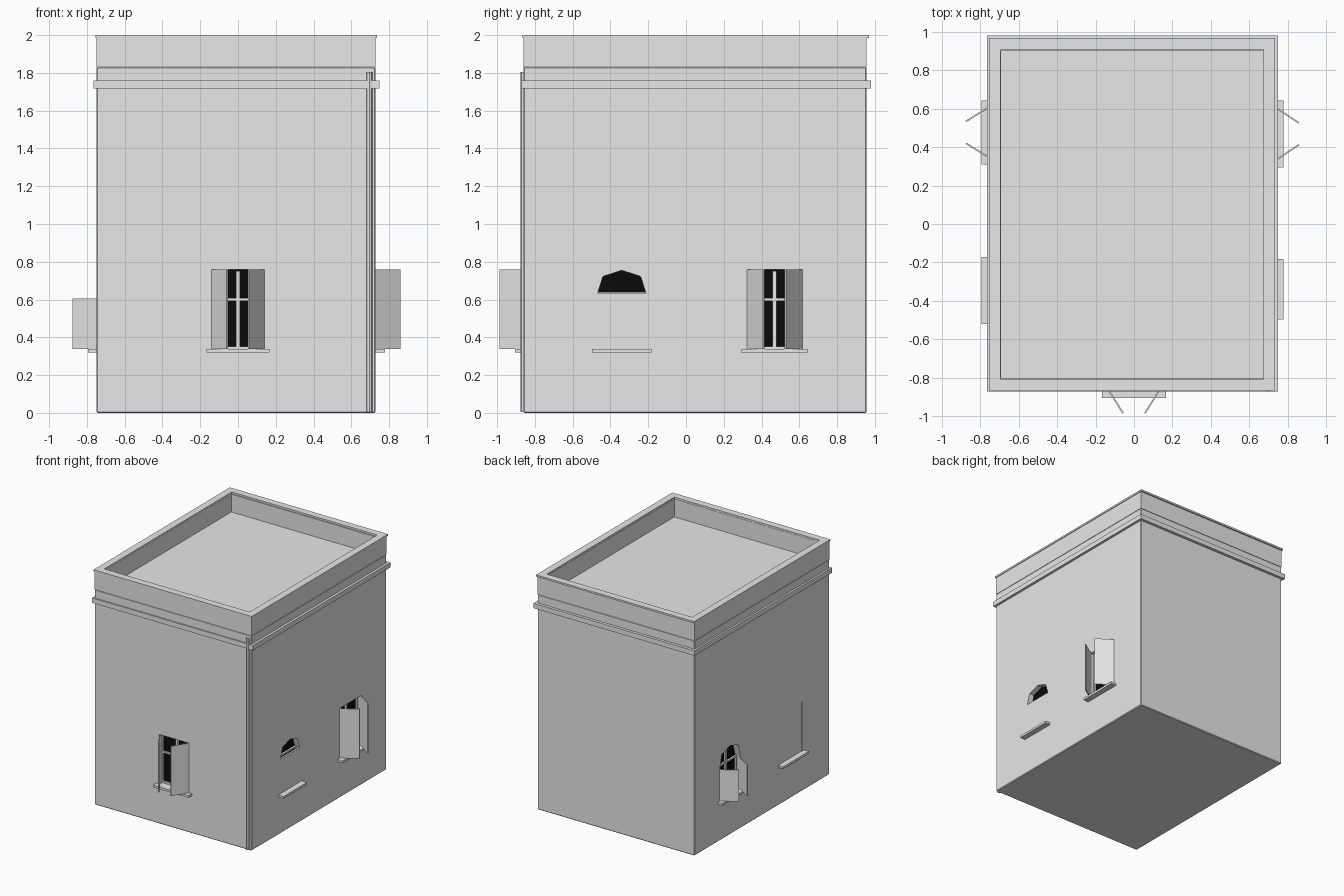
import bpy, bmesh
from math import radians, atan2, hypot
from mathutils import Matrix, Vector

cube = bpy.data.objects.get("Cube")
if cube:
    bpy.data.objects.remove(cube, do_unlink=True)


def material(name, value):
    m = bpy.data.materials.new(name)
    m.use_nodes = True
    color = (value, value, value, 1)
    m.diffuse_color = color
    m.node_tree.nodes["Principled BSDF"].inputs["Base Color"].default_value = color
    return m


PLASTER = material("pale grey plaster", 0.8)
GLASS = material("black glass", 0.003)

# Wall planes and opening heights
X0, X1, Y0, Y1 = -0.749, 0.729, -0.86, 0.956
EAVES = 1.833
SILL, HEAD = 0.337, 0.76


def add(name, bm, mat=PLASTER, matrix=None):
    bmesh.ops.recalc_face_normals(bm, faces=bm.faces)
    mesh = bpy.data.meshes.new(name)
    bm.to_mesh(mesh)
    bm.free()
    mesh.materials.append(mat)
    obj = bpy.data.objects.new(name, mesh)
    bpy.context.collection.objects.link(obj)
    if matrix:
        obj.matrix_world = matrix
    return obj


def box_mesh(lo, hi):
    bm = bmesh.new()
    lo, hi = Vector(lo), Vector(hi)
    size = Matrix.Diagonal((hi - lo).to_4d())
    size[3][3] = 1
    bmesh.ops.create_cube(bm, size=1, matrix=Matrix.Translation((lo + hi) / 2) @ size)
    return bm


def box(name, lo, hi, mat=PLASTER, matrix=None):
    return add(name, box_mesh(lo, hi), mat, matrix)


def prism_mesh(outline, y0, y1):
    """Extrude an outline in the xz plane along y."""
    bm = bmesh.new()
    face = bm.faces.new([bm.verts.new((x, y0, z)) for x, z in outline])
    new = bmesh.ops.extrude_face_region(bm, geom=[face])["geom"]
    verts = [v for v in new if isinstance(v, bmesh.types.BMVert)]
    bmesh.ops.translate(bm, vec=(0, y1 - y0, 0), verts=verts)
    return bm


def ring(name, rect, width, z0, z1):
    """Rectangular band: outer rectangle and a wall width on all sides."""
    xa, xb, ya, yb = rect
    bm = bmesh.new()
    loops = []
    for inset, z in ((0, z0), (0, z1), (width, z1), (width, z0)):
        a, b, c, d = xa + inset, xb - inset, ya + inset, yb - inset
        loops.append([bm.verts.new((x, y, z)) for x, y in ((a, c), (b, c), (b, d), (a, d))])
    for i in range(4):
        p, q = loops[i], loops[(i + 1) % 4]
        for j in range(4):
            k = (j + 1) % 4
            bm.faces.new((p[j], p[k], q[k], q[j]))
    return add(name, bm)


# Main block with slightly softened edges
bm = box_mesh((X0, Y0, 0), (X1, Y1, EAVES))
bmesh.ops.bevel(bm, geom=bm.edges[:], offset=0.006, segments=1, affect='EDGES')
walls = add("walls", bm)

# Cornice, parapet and coping
ring("cornice", (-0.765, 0.75, -0.871, 0.98), 0.025, 1.717, 1.759)
ring("parapet", (X0, X1, Y0, Y1), 0.056, EAVES - 0.002, 1.985)
ring("parapet_coping", (X0 - 0.005, X1 + 0.006, Y0 - 0.006, Y1 + 0.012), 0.06, 1.985, 2.0)

# Drainpipe at the front corner
bm = bmesh.new()
bmesh.ops.create_cone(bm, cap_ends=True, segments=8, radius1=0.016, radius2=0.016, depth=1.8,
                      matrix=Matrix.Translation((0.695, Y0, 0.905)))
add("drainpipe", bm)

cutters = []


def window(name, place, angle, half, sill_half, spring=None, closed=False):
    """Window in a wall; local -y points out of the wall. spring = height where the arch starts."""
    m = Matrix.Translation(place) @ Matrix.Rotation(radians(angle), 4, 'Z')
    if spring:
        top = [(half, spring), (half * 0.78, 0.722), (0, 0.755), (-half * 0.78, 0.722), (-half, spring)]
    else:
        top = [(half, HEAD), (-half, HEAD)]
    outline = [(-half, SILL), (half, SILL)] + top
    shutter_top = spring or HEAD
    bar_z = spring or 0.6

    cutters.append(add(name + "_cutter", prism_mesh(outline, -0.05, 0.06), PLASTER, m))
    add(name + "_glass", prism_mesh(outline, 0.05, 0.058), GLASS, m)
    box(name + "_sill", (-sill_half, -0.045, 0.32), (sill_half, 0.02, 0.339), PLASTER, m)
    box(name + "_crossbar", (-half, 0.035, bar_z - 0.007), (half, 0.05, bar_z + 0.007), PLASTER, m)

    if closed:
        box(name + "_closed_shutter", (-half, 0.004, SILL), (half, 0.02, shutter_top), PLASTER, m)
        return
    box(name + "_mullion", (-0.01, 0.035, SILL), (0.01, 0.05, HEAD - 0.01), PLASTER, m)
    box(name + "_bottom_rail", (-half, 0.035, SILL), (half, 0.05, SILL + 0.015), PLASTER, m)
    # Pair of half-open shutters
    for side, label in ((-1, "first"), (1, "second")):
        box(f"{name}_{label}_stile", (side * half - 0.012, 0.035, SILL),
            (side * half + 0.012, 0.05, shutter_top), PLASTER, m)
        hinge = Vector((side * half, 0.008))
        tip = Vector((side * 0.057, -0.125))
        run = tip - hinge
        turn = Matrix.Translation((hinge.x, hinge.y, 0)) @ Matrix.Rotation(atan2(run.y, run.x), 4, 'Z')
        box(f"{name}_{label}_shutter", (0, -0.004, SILL), (run.length, 0.004, shutter_top), PLASTER, m @ turn)


window("front_window", (0, Y0, 0), 0, 0.14, 0.167)
window("left_side_rear_window", (X1 + 0.004, 0.469, 0), 90, 0.145, 0.174)
window("left_side_arched_window", (X1 + 0.004, -0.34, 0), 90, 0.128, 0.157, 0.633, True)
window("right_side_arched_window", (X0, 0.477, 0), -90, 0.14, 0.167, 0.605)
window("right_side_front_window", (X0, -0.347, 0), -90, 0.145, 0.174, None, True)

# Cut the openings into the walls
bpy.context.view_layer.update()
bpy.context.view_layer.objects.active = walls
for cutter in cutters:
    mod = walls.modifiers.new("opening", 'BOOLEAN')
    mod.operation = 'DIFFERENCE'
    mod.solver = 'EXACT'
    mod.object = cutter
    bpy.ops.object.modifier_apply(modifier=mod.name)
    bpy.data.objects.remove(cutter, do_unlink=True)
